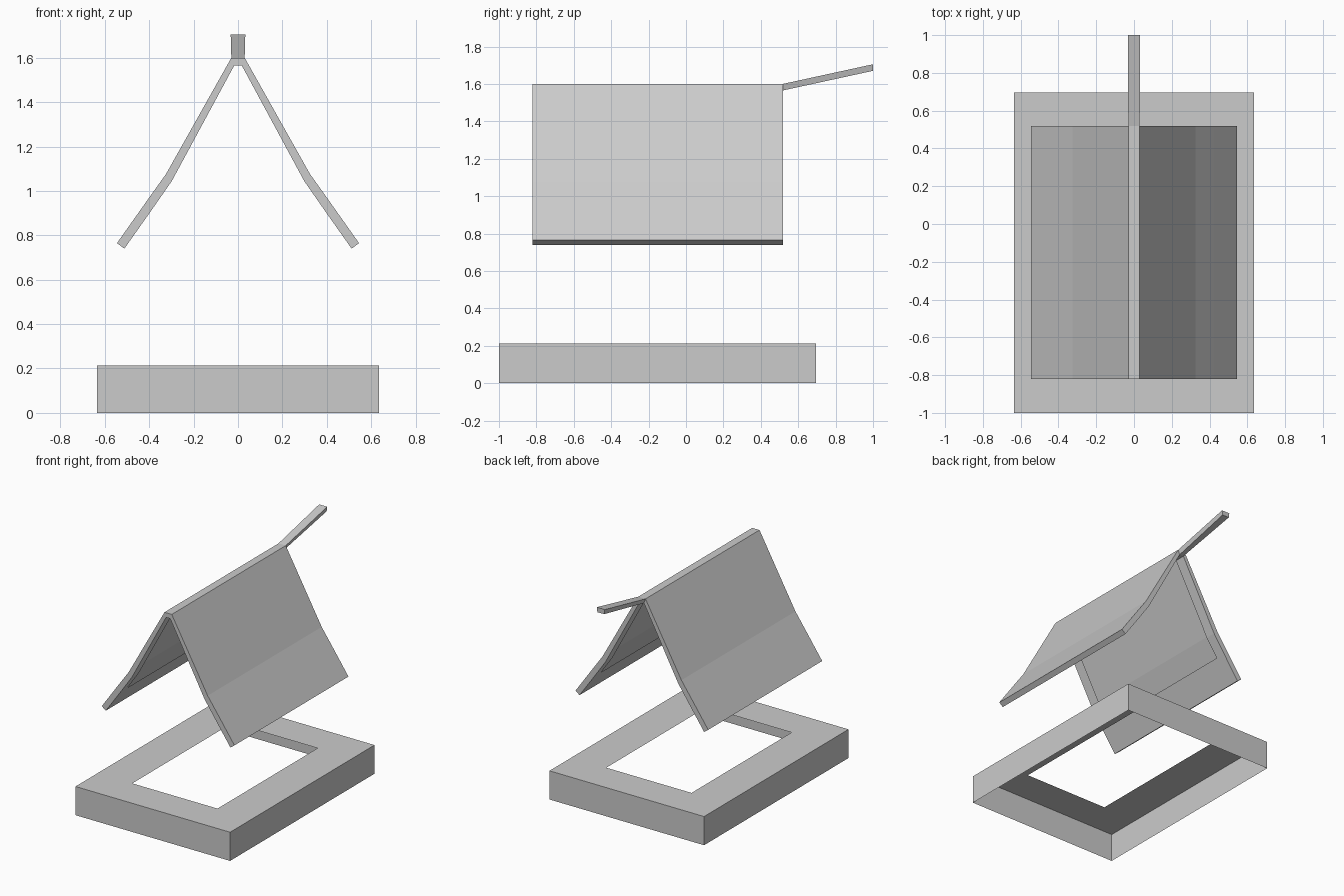
import bpy, bmesh

if "Cube" in bpy.data.objects:
    bpy.data.objects.remove(bpy.data.objects["Cube"])


def build(name, bands):
    """Make an object from bands; each band joins two equal-length polylines with quads."""
    bm = bmesh.new()
    for a, b in bands:
        va = [bm.verts.new(p) for p in a]
        vb = [bm.verts.new(p) for p in b]
        for i in range(len(a) - 1):
            bm.faces.new((va[i], va[i + 1], vb[i + 1], vb[i]))
    bmesh.ops.remove_doubles(bm, verts=bm.verts, dist=1e-4)
    bmesh.ops.recalc_face_normals(bm, faces=bm.faces)
    mesh = bpy.data.meshes.new(name)
    bm.to_mesh(mesh)
    bm.free()
    ob = bpy.data.objects.new(name, mesh)
    bpy.context.collection.objects.link(ob)
    return ob


def rect(x, y0, y1, z):
    return [(-x, y0, z), (x, y0, z), (x, y1, z), (-x, y1, z), (-x, y0, z)]


def arch(half, y):
    """Mirror a left half profile into a full arch at depth y."""
    full = half + [(-x, z) for x, z in reversed(half)]
    return [(x, y, z) for x, z in full]


# Base tray: thin outer walls and a top ring with a rectangular opening, open below
low, top = rect(0.635, -1, 0.695, 0), rect(0.635, -1, 0.695, 0.213)
opening = rect(0.35, -0.74, 0.435, 0.213)
build("base_tray", [(low, top), (top, opening)])

# Roof: bent outer shell, closed edges, inner frame open in the middle
outer = [(-0.545, 0.765), (-0.42, 0.942), (-0.325, 1.075), (-0.03, 1.6)]
inner = [(-0.512, 0.74), (-0.389, 0.914), (-0.298, 1.045), (-0.017, 1.565)]
y0, y1, rim = -0.82, 0.518, 0.08
of, ob_ = arch(outer, y0), arch(outer, y1)
inf, inb = arch(inner, y0), arch(inner, y1)
rf, rb = arch(inner, y0 + rim), arch(inner, y1 - rim)
bands = [(of, ob_), (of, inf), (ob_, inb), (inf, rf), (inb, rb)]
for end, flange in ((0, slice(0, 2)), (-1, slice(-2, None))):
    bands.append(([of[end], ob_[end]], [inf[end], inb[end]]))  # bottom edge
    bands.append((rf[flange], rb[flange]))                     # lower inner flange
build("roof", bands)


# Handle: slim bar rising from the back of the ridge
def section(y, z0, z1, w0, w1):
    return [(-w1, y, z1), (w1, y, z1), (w0, y, z0), (-w0, y, z0), (-w1, y, z1)]


root = section(y1, 1.565, 1.6, 0.017, 0.03)
tip = section(1.0, 1.67, 1.705, 0.028, 0.033)
build("handle", [(root, tip), (tip[:2], [tip[3], tip[2]])])
